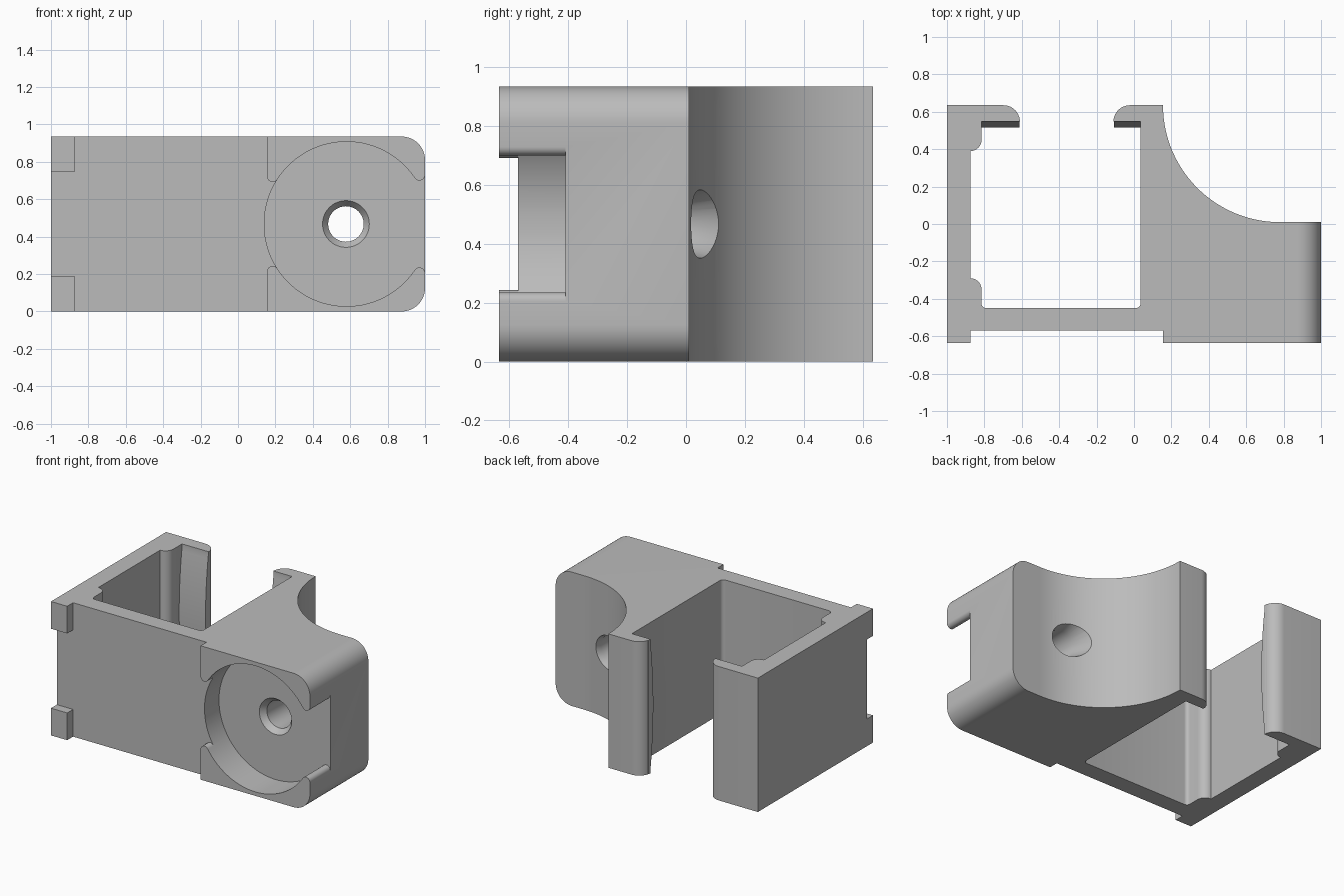
import bpy, bmesh
from math import sin, cos, atan2, pi, sqrt, radians

cube = bpy.data.objects.get("Cube")
if cube:
    bpy.data.objects.remove(cube)

H = 0.935            # height of the part
MID = H / 2
F, B = -0.635, 0.635  # front and back planes
PLATE = -0.57        # front of the thin wall

grey = bpy.data.materials.new("plain grey")
grey.use_nodes = True
colour = (0.5, 0.5, 0.5, 1)
grey.diffuse_color = colour
grey.node_tree.nodes["Principled BSDF"].inputs["Base Color"].default_value = colour


def arc(cx, cy, r, a0, a1, n=10):
    """Points on an arc, angles in degrees."""
    steps = [radians(a0 + (a1 - a0) * i / n) for i in range(n + 1)]
    return [(cx + r * cos(a), cy + r * sin(a)) for a in steps]


def loft(name, rings):
    """Closed solid through rings that have the same number of points."""
    bm = bmesh.new()
    loops = [[bm.verts.new(p) for p in ring] for ring in rings]
    n = len(loops[0])
    for low, high in zip(loops, loops[1:]):
        for i in range(n):
            j = (i + 1) % n
            bm.faces.new((low[i], low[j], high[j], high[i]))
    bm.faces.new(loops[0])
    bm.faces.new(loops[-1])
    bmesh.ops.recalc_face_normals(bm, faces=bm.faces)
    mesh = bpy.data.meshes.new(name)
    bm.to_mesh(mesh)
    bm.free()
    mesh.materials.append(grey)
    ob = bpy.data.objects.new(name, mesh)
    bpy.context.collection.objects.link(ob)
    return ob


def prism(name, pts, axis, a, b):
    place = {"X": lambda u, v, w: (w, u, v),
             "Y": lambda u, v, w: (u, w, v),
             "Z": lambda u, v, w: (u, v, w)}[axis]
    return loft(name, [[place(u, v, w) for u, v in pts] for w in (a, b)])


def combine(target, tool, operation):
    mod = target.modifiers.new(operation.lower(), "BOOLEAN")
    mod.operation = operation
    mod.solver = "EXACT"
    mod.object = tool
    bpy.context.view_layer.objects.active = target
    bpy.ops.object.modifier_apply(modifier=mod.name)
    bpy.data.objects.remove(tool)


def mirrored(pts):
    """Upper outline followed by its reflection about mid height."""
    return pts + [(x, 2 * MID - z) for x, z in reversed(pts)]


# Bracket plan: outer wall, concave back, two hooks and the inner pocket
plan = [(-1, F), (-0.875, F), (-0.875, PLATE), (0.155, PLATE), (0.155, F),
        (1.1, F), (1.1, 0.01)]
plan += arc(0.78, B, 0.625, 270, 180, 40)
plan += arc(-0.022, 0.547, 0.088, 90, 180)
plan += [(0.035, 0.547)]
plan += arc(0.01, -0.425, 0.025, 0, -90, 6)
plan += arc(-0.79, -0.425, 0.025, 270, 180, 6)
plan += arc(-0.875, -0.35, 0.06, 0, 90)
plan += arc(-0.875, 0.45, 0.06, -90, 0)
plan += [(-0.815, 0.547)]
plan += arc(-0.698, 0.547, 0.088, 0, 90)
plan += [(-1, B)]
body = prism("clip_bracket", plan, "Z", -0.1, H + 0.1)

# Bowed inner faces of the hooks
n = 20
bow = [(0.515 + 0.035 * (2 * i / n - 1) ** 2, H * i / n) for i in range(n + 1)]
bow = [(0.57, -0.05)] + bow + [(0.57, H + 0.05)]
for side, x0, x1 in (("left", -0.108, 0.08), ("right", -0.86, -0.612)):
    combine(body, prism(side + "_hook_bow", bow, "X", x0, x1), "UNION")

# Trim to height and round the outer end
envelope = [(-1.2, 0)] + arc(0.875, 0.125, 0.125, -90, 0, 12)
envelope += arc(0.875, H - 0.125, 0.125, 0, 90, 12) + [(-1.2, H)]
combine(body, prism("envelope", envelope, "Y", -0.8, 0.8), "INTERSECT")

# Round recess with an open channel through the outer end
CX, R, TIP = 0.58, 0.44, 0.03


def lip(tip_x):
    """Height of a rounded lip centre and the angle where it meets the disc."""
    dz = sqrt((R + TIP) ** 2 - (tip_x - CX) ** 2)
    return MID + dz, atan2(dz, tip_x - CX) * 180 / pi


tip_x = 1 - TIP
tip_z, ang = lip(tip_x)
upper = [(1.2, tip_z)] + arc(tip_x, tip_z, TIP, 0, ang - 180, 12)
upper += arc(CX, MID, R, ang, 180, 36)[1:-1]
combine(body, prism("recess", mirrored(upper), "Y", -0.8, -0.41), "DIFFERENCE")

# Shallow channel between the disc and the thin wall
tip_x = 0.155 + TIP
tip_z, ang = lip(tip_x)
upper = [(0.4, MID + 0.1)] + arc(tip_x, tip_z, TIP, ang + 180, 180, 12)[::1]
upper += [(0.1, tip_z)]
combine(body, prism("channel", mirrored(upper), "Y", -0.8, PLATE - 0.001), "DIFFERENCE")

# Gap that leaves two corner feet on the thin wall
gap = [(-1.2, 0.19), (-0.8, 0.19), (-0.8, H - 0.19), (-1.2, H - 0.19)]
combine(body, prism("foot_gap", gap, "Y", -0.8, PLATE), "DIFFERENCE")

# Bolt hole, flared at both ends
rings = []
for y, r in ((-0.45, 0.155), (-0.37, 0.095), (-0.02, 0.095), (0.12, 0.14), (0.3, 0.14)):
    rings.append([(x, y, z) for x, z in arc(0.577, MID, r, 0, 360, 48)[:-1]])
combine(body, loft("bolt_hole", rings), "DIFFERENCE")

# Smooth curved walls, keep edges crisp
bpy.ops.object.select_all(action="DESELECT")
body.select_set(True)
bpy.context.view_layer.objects.active = body
bpy.ops.object.shade_smooth_by_angle(angle=radians(25))
